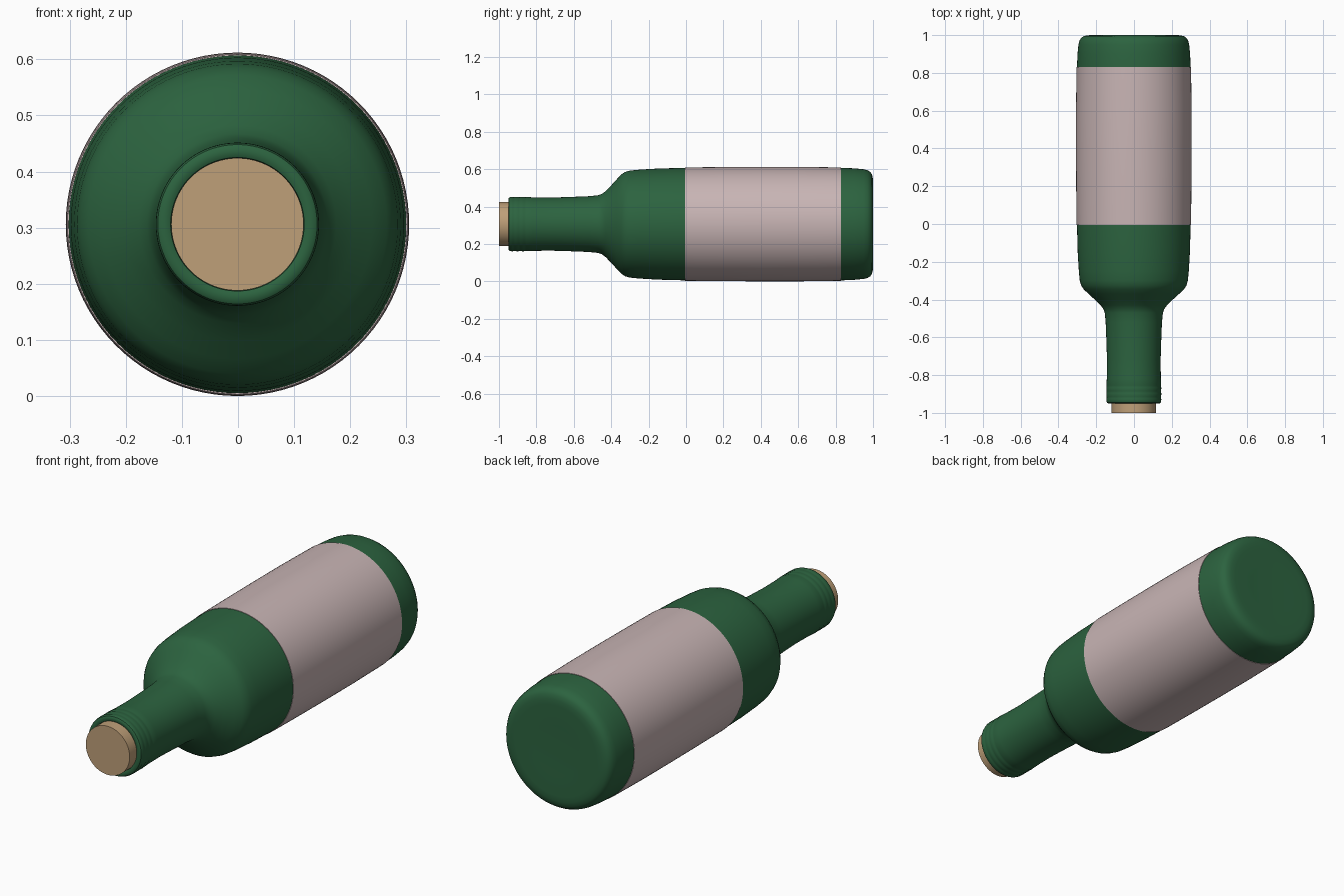
import bpy, bmesh
from math import cos, sin, tau

if "Cube" in bpy.data.objects:
    bpy.data.objects.remove(bpy.data.objects["Cube"])

CX, CZ, SIDES = -0.001, 0.306, 96


def material(name, color):
    m = bpy.data.materials.new(name)
    m.diffuse_color = (*color, 1)
    m.use_nodes = True
    m.node_tree.nodes["Principled BSDF"].inputs["Base Color"].default_value = m.diffuse_color
    return m


def lathe(name, profile, mat, angle=0.6):
    """Revolve (y, radius) points around the bottle's long axis; radius 0 closes an end."""
    bm = bmesh.new()
    rings = []
    for y, r in profile:
        n = SIDES if r > 0 else 1
        rings.append([bm.verts.new((CX + r * cos(tau * i / SIDES), y,
                                    CZ + r * sin(tau * i / SIDES))) for i in range(n)])
    for a, b in zip(rings, rings[1:]):
        for i in range(SIDES):
            j = (i + 1) % SIDES
            quad = [a[i % len(a)], a[j % len(a)], b[j % len(b)], b[i % len(b)]]
            bm.faces.new(list(dict.fromkeys(quad)))
    bmesh.ops.recalc_face_normals(bm, faces=bm.faces)
    me = bpy.data.meshes.new(name)
    bm.to_mesh(me)
    bm.free()
    ob = bpy.data.objects.new(name, me)
    bpy.context.collection.objects.link(ob)
    me.materials.append(mat)
    bpy.ops.object.select_all(action='DESELECT')
    ob.select_set(True)
    bpy.context.view_layer.objects.active = ob
    bpy.ops.object.shade_smooth_by_angle(angle=angle)
    return ob


green = material("green_glass", (0.025, 0.125, 0.05))
cork_tan = material("cork_tan", (0.52, 0.35, 0.19))
paper = material("label_paper", (0.58, 0.46, 0.46))

# Glass: mouth rim, ringed lip, neck, shoulder, body, rounded base
glass = [(-0.93, 0.0), (-0.93, 0.117), (-0.947, 0.119), (-0.95, 0.125), (-0.95, 0.136),
         (-0.946, 0.142), (-0.938, 0.145)]
for y in (-0.92, -0.89, -0.86):
    glass += [(y - 0.006, 0.1455), (y, 0.1435), (y + 0.006, 0.145)]
glass += [(-0.82, 0.143), (-0.72, 0.142), (-0.62, 0.145), (-0.52, 0.149), (-0.47, 0.154),
          (-0.45, 0.161), (-0.43, 0.176), (-0.40, 0.207), (-0.37, 0.240), (-0.345, 0.266),
          (-0.325, 0.279), (-0.30, 0.286), (-0.25, 0.291), (-0.15, 0.297), (0.0, 0.301),
          (0.2, 0.303), (0.4, 0.304), (0.6, 0.304), (0.83, 0.301), (0.90, 0.298),
          (0.95, 0.293), (0.97, 0.288), (0.985, 0.279), (0.994, 0.266), (0.999, 0.245),
          (1.0, 0.22), (0.997, 0.12), (0.996, 0.0)]
lathe("bottle_glass", glass, green)

# Cork stopper
lathe("cork", [(-1.0, 0.0), (-1.0, 0.118), (-0.935, 0.118), (-0.935, 0.0)], cork_tan)

# Wrap-around label, slightly proud of the glass
lathe("label", [(-0.005, 0.300), (-0.005, 0.303), (0.2, 0.305), (0.4, 0.306), (0.6, 0.306),
                (0.83, 0.303), (0.83, 0.300)], paper)
